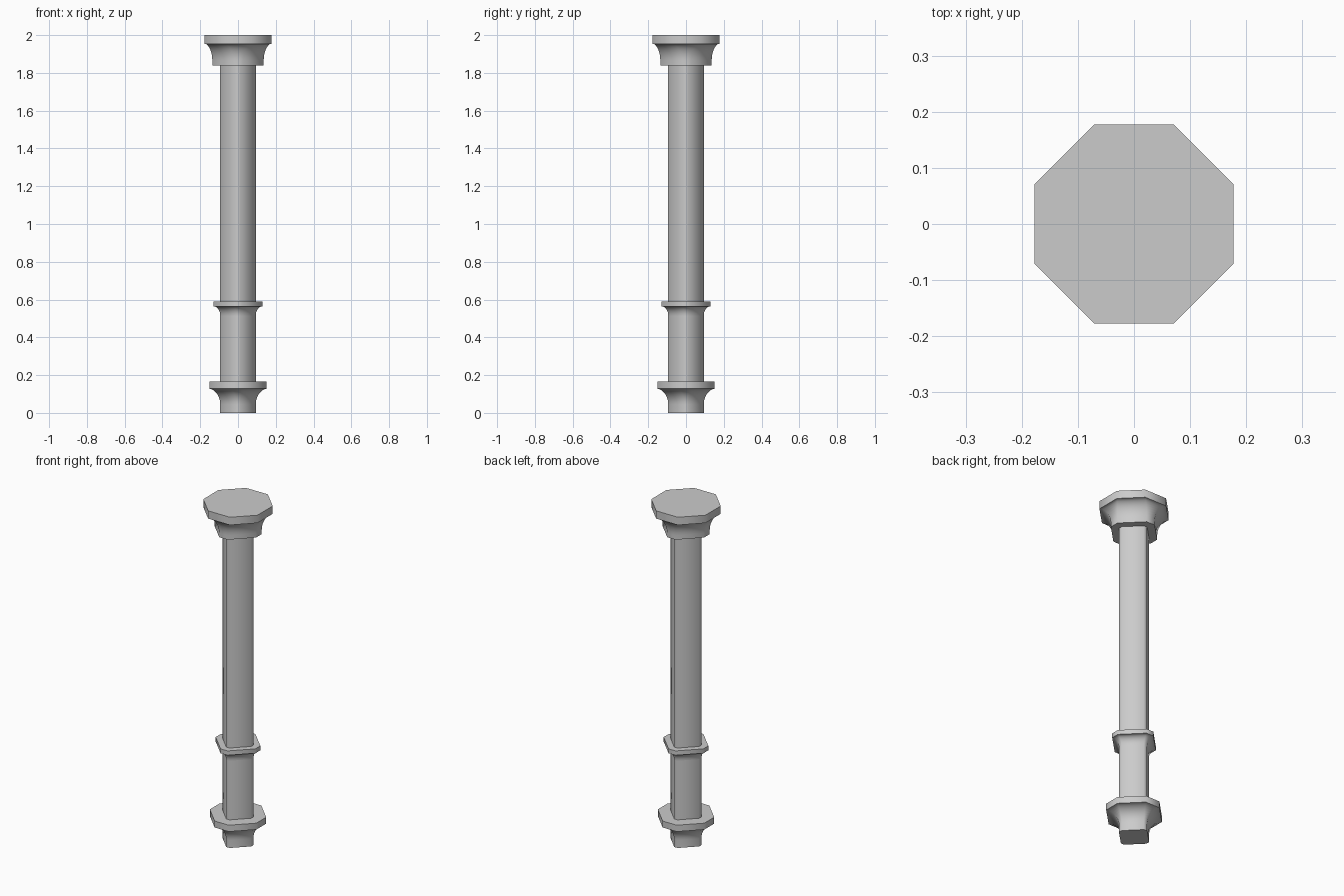
import bpy, bmesh, math

if "Cube" in bpy.data.objects:
    bpy.data.objects.remove(bpy.data.objects["Cube"])

SHAFT = (0.094, 0.011)   # (half width, half length of the axis-aligned side)


def ring(a, f, z):
    """Eight-sided section: corners at (a, f) in every octant."""
    return [(a, -f, z), (a, f, z), (f, a, z), (-f, a, z),
            (-a, f, z), (-a, -f, z), (-f, -a, z), (f, -a, z)]


def flare(lo, hi, z0, z1, steps=8):
    """Concave cove that starts vertical at lo and sweeps out to hi."""
    rows = []
    end = math.radians(75)
    for i in range(steps + 1):
        t = end * i / steps
        w = (1 - math.cos(t)) / (1 - math.cos(end))
        h = math.sin(t) / math.sin(end)
        rows.append((lo[0] + (hi[0] - lo[0]) * w,
                     lo[1] + (hi[1] - lo[1]) * w,
                     z0 + (z1 - z0) * h))
    return rows


def loft(name, rows, bottom=False, top=False):
    bm = bmesh.new()
    rings = [[bm.verts.new(c) for c in ring(*r)] for r in rows]
    for r0, r1 in zip(rings, rings[1:]):
        for i in range(8):
            j = (i + 1) % 8
            bm.faces.new((r0[i], r0[j], r1[j], r1[i]))
    if bottom:
        bm.faces.new(rings[0][::-1])
    if top:
        bm.faces.new(rings[-1])
    mesh = bpy.data.meshes.new(name)
    bm.to_mesh(mesh)
    bm.free()
    obj = bpy.data.objects.new(name, mesh)
    bpy.context.collection.objects.link(obj)
    bpy.ops.object.select_all(action='DESELECT')
    obj.select_set(True)
    bpy.context.view_layer.objects.active = obj
    bpy.ops.object.shade_smooth_by_angle(angle=math.radians(50))
    return obj


# Base: short foot, cove and rim
loft("base", [(*SHAFT, 0)]
     + flare(SHAFT, (0.145, 0.040), 0.045, 0.127)
     + [(0.152, 0.046, 0.128), (0.152, 0.046, 0.166)], True, True)

# Lower shaft
loft("lower_shaft", [(*SHAFT, 0.166), (*SHAFT, 0.515)])

# Middle band
loft("middle_band", flare(SHAFT, (0.122, 0.018), 0.515, 0.563)
     + [(0.130, 0.023, 0.564), (0.130, 0.023, 0.59)], False, True)

# Upper shaft
loft("upper_shaft", [(*SHAFT, 0.59), (*SHAFT, 1.84)])

# Capital: neck, cove and top slab
NECK = (0.136, 0.027)
loft("capital", [(*NECK, 1.84)]
     + flare(NECK, (0.170, 0.064), 1.865, 1.953)
     + [(0.177, 0.071, 1.954), (0.177, 0.071, 2.0)], True, True)
